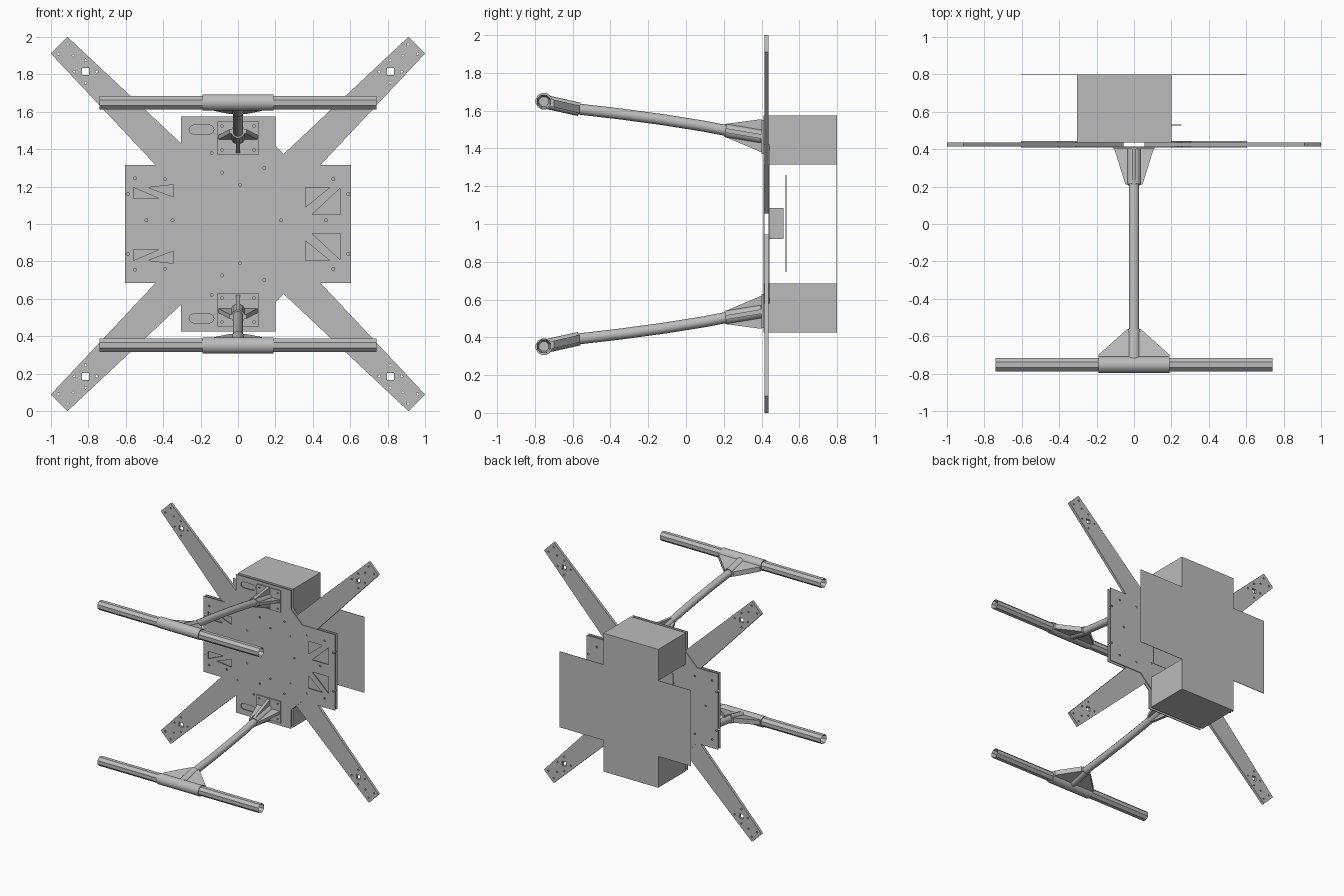
import bpy, bmesh
from math import cos, sin, pi, sqrt
from mathutils import Vector

cube = bpy.data.objects.get("Cube")
if cube:
    bpy.data.objects.remove(cube, do_unlink=True)

grey = bpy.data.materials.new("plain grey")
grey.use_nodes = True
GREY = (0.5, 0.5, 0.5, 1)
grey.diffuse_color = GREY
grey.node_tree.nodes["Principled BSDF"].inputs["Base Color"].default_value = GREY


def add_object(name, mesh):
    ob = bpy.data.objects.new(name, mesh)
    bpy.context.collection.objects.link(ob)
    mesh.materials.clear()
    mesh.materials.append(grey)
    return ob


def finish(name, bm):
    bmesh.ops.recalc_face_normals(bm, faces=bm.faces[:])
    mesh = bpy.data.meshes.new(name)
    bm.to_mesh(mesh)
    bm.free()
    return add_object(name, mesh)


def loft(bm, ring_a, ring_b):
    """Closed solid between two rings of equal length."""
    a = [bm.verts.new(p) for p in ring_a]
    b = [bm.verts.new(p) for p in ring_b]
    bm.faces.new(a)
    bm.faces.new(b)
    for i in range(len(a)):
        j = (i + 1) % len(a)
        bm.faces.new((a[i], a[j], b[j], b[i]))


def prisms(name, outlines, y0, y1):
    """Outlines in x, z pushed through from y0 to y1."""
    bm = bmesh.new()
    for pts in outlines:
        loft(bm, [(x, y0, z) for x, z in pts], [(x, y1, z) for x, z in pts])
    return finish(name, bm)


def box(name, x0, x1, y0, y1, z0, z1):
    return prisms(name, [[(x0, z0), (x1, z0), (x1, z1), (x0, z1)]], y0, y1)


def disc(x, z, r, n=8):
    return [(x + r * cos(2 * pi * i / n), z + r * sin(2 * pi * i / n)) for i in range(n)]


def square(x, z, h):
    return [(x - h, z - h), (x + h, z - h), (x + h, z + h), (x - h, z + h)]


def flip(pts):
    return [(x, 2 - z) for x, z in pts]


def cut(ob, outlines):
    """Cut outlines through a plate along y."""
    cutter = prisms("cutter", outlines, 0.3, 0.6)
    cutter.hide_render = True
    mod = ob.modifiers.new("cut", "BOOLEAN")
    mod.operation = "DIFFERENCE"
    mod.solver = "EXACT"
    mod.object = cutter
    graph = bpy.context.evaluated_depsgraph_get()
    mesh = bpy.data.meshes.new_from_object(ob.evaluated_get(graph))
    ob.modifiers.clear()
    ob.data = mesh
    bpy.data.objects.remove(cutter, do_unlink=True)


# Twin body plates, front one with lightening slots
upper = [(-.605, 1.315), (-.41, 1.315), (-.305, 1.42), (-.305, 1.575),
         (.2, 1.575), (.2, 1.42), (.305, 1.315), (.605, 1.315)]
outline = upper + flip(upper)[::-1]
screws = [(-.14, 1.38), (-.29, 1.3), (.14, 1.3), (-.085, 1.275), (-.55, 1.245),
          (-.39, 1.24), (.35, 1.24), (.51, 1.24), (.01, 1.21), (.2, 1.195),
          (-.2, 1.135), (-.59, 1.16), (.59, 1.16)]
holes = [disc(x, z, .008) for x, z in screws]
holes += [flip(h) for h in holes]
holes += [disc(x, 1.02, .008) for x in (-.49, -.35, .23, .47)]
slot = [(-.195 + .042 * s + .024 * cos(a), 1.505 + .024 * sin(a))
        for s, start in ((1, -pi / 2), (-1, pi / 2))
        for a in [start + pi * i / 6 for i in range(7)]]
windows = [slot,
           [(.36, 1.195), (.49, 1.195), (.36, 1.09)],
           [(.545, 1.19), (.545, 1.05), (.395, 1.05)],
           [(-.56, 1.195), (-.56, 1.135), (-.42, 1.135)],
           [(-.48, 1.195), (-.345, 1.21), (-.345, 1.145)]]
windows += [flip(w) for w in windows]
front_plate = prisms("front_plate", [outline], .409, .415)
cut(front_plate, holes + windows)
back_plate = prisms("back_plate", [outline], .437, .443)
cut(back_plate, holes)

# Four tapered diagonal arms with motor mounting holes
for sx, side in ((1, "left"), (-1, "right")):
    for sz, level in ((1, "upper"), (-1, "lower")):
        def place(x, z):
            return (sx * x, 1 + sz * z)
        pts = [place((r - w) / sqrt(2), (r + w) / sqrt(2))
               for r, w in ((.18, .1), (1.352, .063), (1.352, -.063), (.18, -.1))]
        arm = prisms(f"{level}_{side}_arm", [pts], .415, .437)
        mounts = [(.815, .875), (.815, .755), (.755, .815), (.875, .815),
                  (.91, .96), (.96, .91), (.88, .9)]
        cut(arm, [square(*place(.815, .815), .018)]
            + [disc(*place(x, z), .007) for x, z in mounts])

# Rear sheet cover: cross-shaped panel with open-sided boxes above and below
cover = [(-.605, 1.315), (-.305, 1.315), (-.305, 1.575),
         (.2, 1.575), (.2, 1.315), (.605, 1.315)]
prisms("cover_panel", [cover + flip(cover)[::-1]], .796, .8)
for level, z0, z1, zo in (("upper", 1.315, 1.575, 1.571), ("lower", .425, .685, .425)):
    box(f"{level}_cover_right_wall", -.305, -.301, .443, .796, z0, z1)
    box(f"{level}_cover_left_wall", .196, .2, .443, .796, z0, z1)
    box(f"{level}_cover_end_wall", -.301, .196, .443, .796, zo, zo + .004)

# Electronics between plates and cover
box("battery_block", -.08, .08, .443, .515, .92, 1.085)
box("circuit_board", -.255, .255, .527, .532, .745, 1.26)


def rod(name, path, r, sides=8):
    """Round or faceted bar following points, with capped ends."""
    bm = bmesh.new()
    rings = []
    for i, p in enumerate(path):
        d = (Vector(path[min(i + 1, len(path) - 1)]) - Vector(path[max(i - 1, 0)])).normalized()
        u = Vector((1, 0, 0)) if abs(d.x) < .9 else Vector((0, 1, 0))
        v = d.cross(u).normalized()
        angles = [2 * pi * (k + .5) / sides for k in range(sides)]
        rings.append([bm.verts.new(Vector(p) + r * (cos(a) * u + sin(a) * v)) for a in angles])
    for a, b in zip(rings, rings[1:]):
        for k in range(sides):
            j = (k + 1) % sides
            bm.faces.new((a[k], a[j], b[j], b[k]))
    caps = [bm.faces.new(rings[0]), bm.faces.new(rings[-1])]
    bmesh.ops.recalc_face_normals(bm, faces=bm.faces[:])
    return bm, caps


def solid_rod(name, path, r, sides=8):
    return finish(name, rod(name, path, r, sides)[0])


# Two landing legs, mirrored top to bottom
for s, level in ((1, "upper"), (-1, "lower")):
    def at(x, y, z):
        return (x, y, 1 + s * (z - 1))

    # Mount plate and ribbed socket
    z0, z1 = sorted((1 + s * .37, 1 + s * .55))
    foot = box(f"{level}_mount_plate", -.11, .11, .4, .409, z0, z1)
    cut(foot, [disc(x, z, .007) for x in (-.085, .085) for z in (z0 + .025, z1 - .025)])
    solid_rod(f"{level}_socket", [at(0, .4, 1.463), at(0, .21, 1.495)], .037, 12)
    bm = bmesh.new()
    rib = [(.4, 1.38), (.4, 1.555), (.21, 1.53), (.21, 1.46)]
    loft(bm, [at(-.012, y, z) for y, z in rib], [at(.012, y, z) for y, z in rib])
    web = [(-.105, .4, 1.463), (.105, .4, 1.463), (.045, .21, 1.495), (-.045, .21, 1.495)]
    loft(bm, [at(x, y, z - .012) for x, y, z in web], [at(x, y, z + .012) for x, y, z in web])
    finish(f"{level}_socket_ribs", bm)

    # Gently bowed strut
    solid_rod(f"{level}_strut", [at(0, .3, 1.478), at(0, .1, 1.517), at(0, -.12, 1.552),
                                 at(0, -.35, 1.583), at(0, -.6, 1.612)], .029, 10)

    # Tee joint with triangular gussets
    solid_rod(f"{level}_tee_stem", [at(0, -.565, 1.607), at(0, -.75, 1.648)], .036, 10)
    solid_rod(f"{level}_tee_sleeve", [at(-.19, -.752, 1.65), at(.19, -.752, 1.65)], .045, 12)
    bm = bmesh.new()
    gusset = [(-.19, -.73, 1.645), (-.19, -.7, 1.638), (-.04, -.565, 1.607),
              (.04, -.565, 1.607), (.19, -.7, 1.638), (.19, -.73, 1.645)]
    loft(bm, [at(x, y, z - .02) for x, y, z in gusset],
         [at(x, y, z + .02) for x, y, z in gusset])
    finish(f"{level}_tee_gusset", bm)

    # Skid bar with hollow ends
    bm, caps = rod("skid", [at(-.74, -.752, 1.648), at(.74, -.752, 1.648)], .039)
    bmesh.ops.inset_individual(bm, faces=caps, thickness=.012)
    for cap in caps:
        for v in cap.verts:
            v.co.x *= .93
    finish(f"{level}_skid_bar", bm)
    solid_rod(f"{level}_skid_core", [at(-.6, -.752, 1.648), at(.6, -.752, 1.648)], .02)

# Soft shading on round parts only
bpy.ops.object.select_all(action="DESELECT")
for ob in bpy.context.scene.objects:
    if ob.name.endswith(("socket", "strut", "tee_stem", "tee_sleeve")):
        ob.select_set(True)
        bpy.context.view_layer.objects.active = ob
bpy.ops.object.shade_smooth_by_angle(angle=pi / 4.5)
